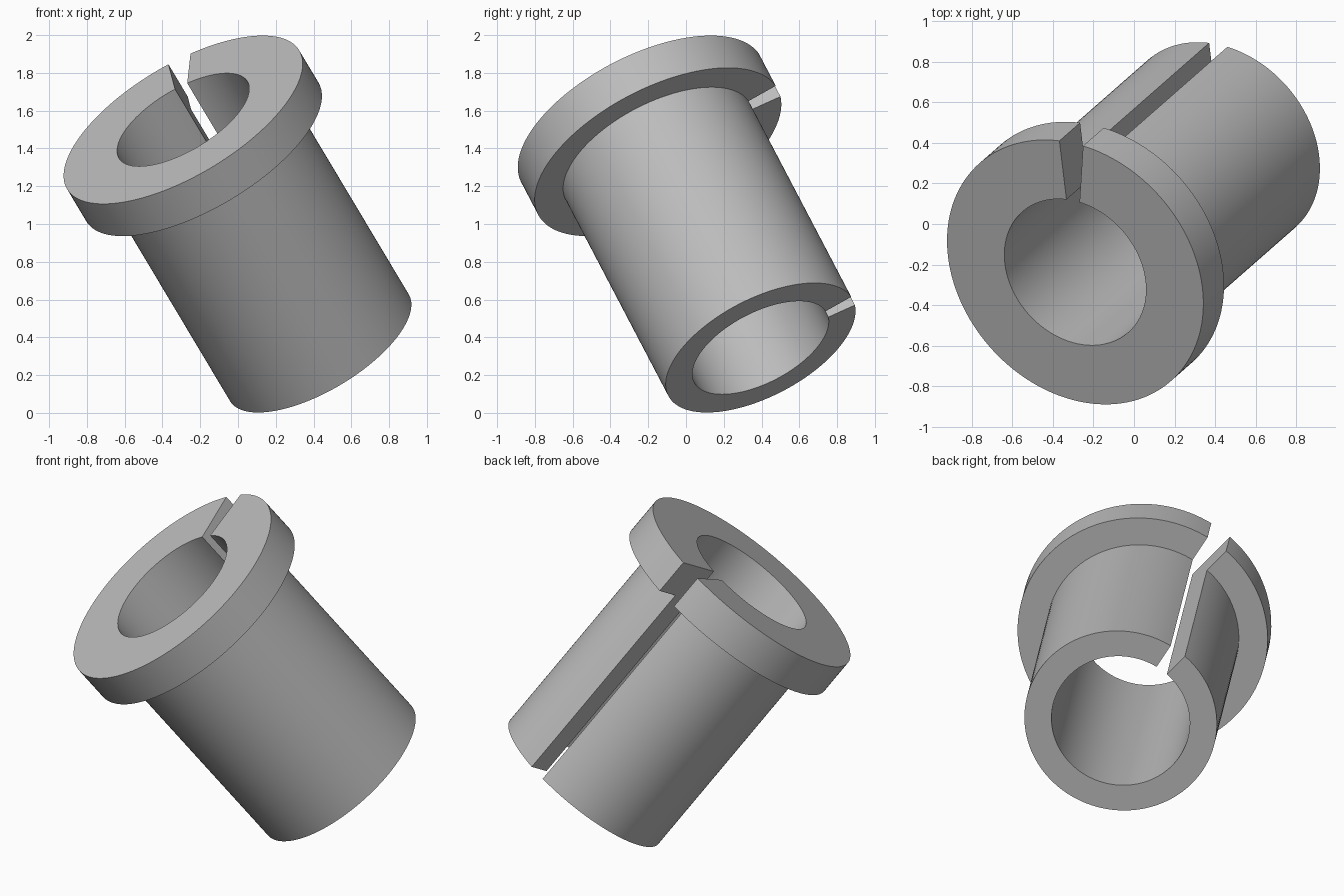
import bpy
import bmesh
from math import radians
from mathutils import Matrix, Vector

cube = bpy.data.objects.get("Cube")
if cube:
    bpy.data.objects.remove(cube, do_unlink=True)

BORE, TUBE, FLANGE = 0.396, 0.551, 0.716
LENGTH, RIM = 1.542, 0.218
SLOT = radians(10.6)
SEGMENTS = 128

# Grey metal
metal = bpy.data.materials.new("grey metal")
metal.use_nodes = True
grey = (0.5, 0.5, 0.5, 1)
metal.diffuse_color = grey
metal.node_tree.nodes["Principled BSDF"].inputs["Base Color"].default_value = grey

# Half section of the flanged sleeve, swept around leaving a wedge-shaped slot
profile = [(BORE, 0), (TUBE, 0), (TUBE, LENGTH - RIM), (FLANGE, LENGTH - RIM),
           (FLANGE, LENGTH), (BORE, LENGTH)]
bm = bmesh.new()
start = Matrix.Rotation(SLOT / 2, 3, 'Z')
verts = [bm.verts.new(start @ Vector((r, 0, z))) for r, z in profile]
section = bm.faces.new(verts)
end_cap = section.copy()
sweep = bmesh.ops.spin(bm, geom=[section], cent=(0, 0, 0), axis=(0, 0, 1),
                       angle=radians(360) - SLOT, steps=SEGMENTS, use_duplicate=False)
bmesh.ops.remove_doubles(bm, verts=bm.verts, dist=1e-5)
bmesh.ops.recalc_face_normals(bm, faces=bm.faces)

mesh = bpy.data.meshes.new("flanged_split_sleeve")
bm.to_mesh(mesh)
bm.free()
mesh.materials.append(metal)
sleeve = bpy.data.objects.new("flanged_split_sleeve", mesh)
bpy.context.collection.objects.link(sleeve)

# Tilt the sleeve: local z is the bore axis, local x points to the slot
axis = Vector((-0.468, -0.4105, 0.783)).normalized()
side = axis.cross(Vector((-0.02, 0.636, 0.323))).normalized()
tilt = Matrix((side.cross(axis), side, axis)).transposed().to_4x4()
sleeve.matrix_world = Matrix.Translation((0.431, 0.395, 0.345)) @ tilt

bpy.ops.object.select_all(action='DESELECT')
sleeve.select_set(True)
bpy.context.view_layer.objects.active = sleeve
bpy.ops.object.shade_smooth_by_angle(angle=radians(30))
